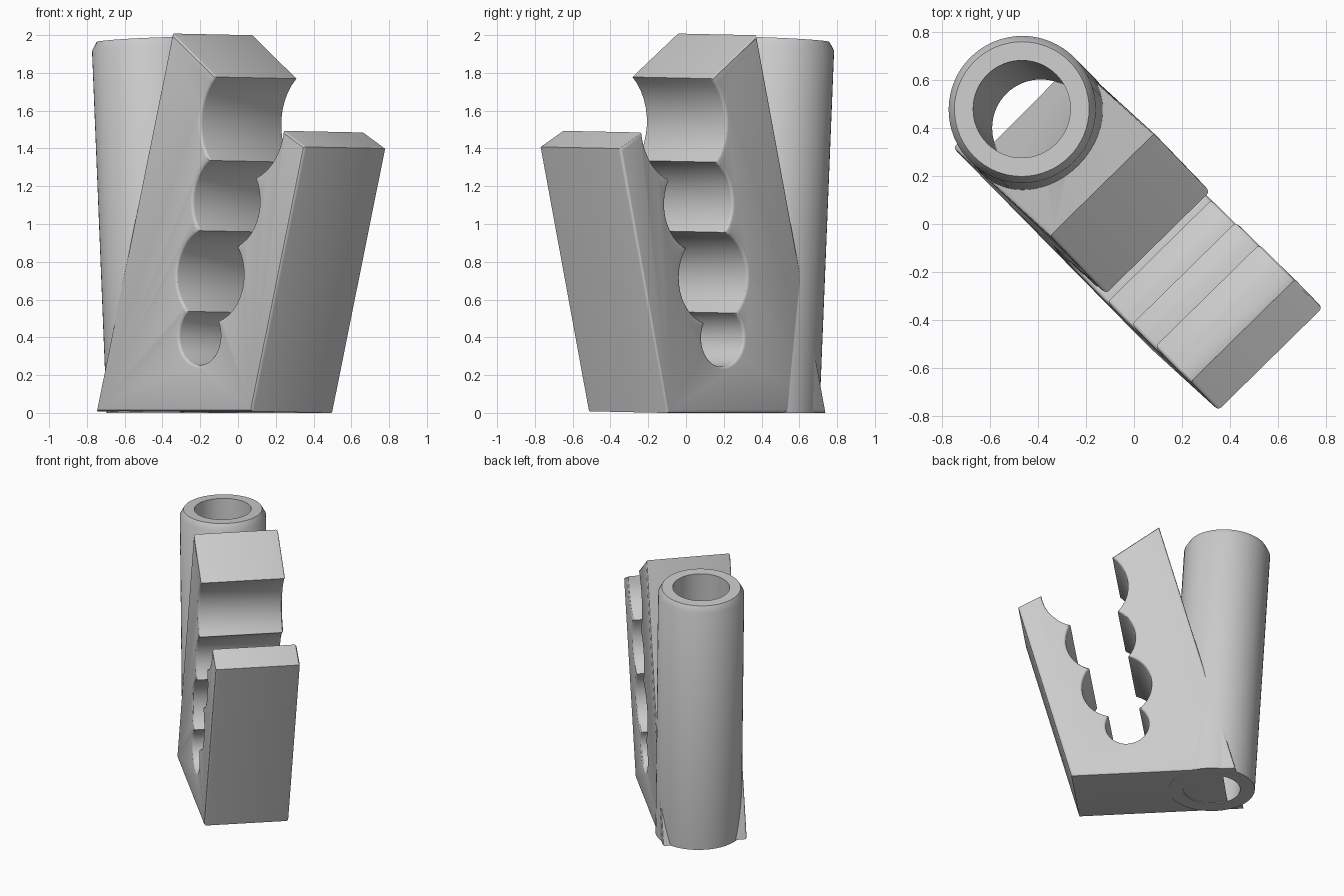
import bpy, bmesh, math
from mathutils import Matrix, Vector

cube = bpy.data.objects.get("Cube")
if cube:
    bpy.data.objects.remove(cube, do_unlink=True)

grey = bpy.data.materials.new("plain grey")
grey.use_nodes = True
grey.diffuse_color = (0.6, 0.6, 0.6, 1)
grey.node_tree.nodes["Principled BSDF"].inputs["Base Color"].default_value = (0.6, 0.6, 0.6, 1)

HALF_WIDTH = 0.305
TURN = Matrix.Rotation(math.radians(-45), 4, 'Z')
LEAN = 0.057                       # backward lean of the tube


def make_object(name, bm):
    bmesh.ops.recalc_face_normals(bm, faces=bm.faces)
    mesh = bpy.data.meshes.new(name)
    bm.to_mesh(mesh)
    bm.free()
    mesh.materials.append(grey)
    ob = bpy.data.objects.new(name, mesh)
    bpy.context.collection.objects.link(ob)
    return ob


def smooth(ob):
    bpy.ops.object.select_all(action='DESELECT')
    ob.select_set(True)
    bpy.context.view_layer.objects.active = ob
    bpy.ops.object.shade_smooth_by_angle(angle=math.radians(30))


def crossing(c1, r1, c2, r2):
    """Right and left meeting points of two circles, the first above."""
    axis = c1 - c2
    d = axis.length
    axis.normalize()
    a = (d * d + r2 * r2 - r1 * r1) / (2 * d)
    h = math.sqrt(r2 * r2 - a * a)
    side = Vector((axis.y, -axis.x))
    return c2 + axis * a + side * h, c2 + axis * a - side * h


def arc(c, start, end):
    """Clockwise arc points, without the end point."""
    r = (start - c).length
    a0 = math.atan2(start.y - c.y, start.x - c.x)
    a1 = math.atan2(end.y - c.y, end.x - c.x)
    sweep = (a0 - a1) % math.tau
    n = max(4, round(sweep / 0.16))
    return [c + r * Vector((math.cos(a0 - sweep * i / n), math.sin(a0 - sweep * i / n)))
            for i in range(n)]


# Stepped slot outline, made of four overlapping circles
circles = [(Vector((0.325, 1.53)), 0.312), (Vector((0.21, 1.11)), 0.25),
           (Vector((0.095, 0.72)), 0.25), (Vector((0.02, 0.40)), 0.155)]
right_tip, left_tip = Vector((0.635, 1.485)), Vector((0.125, 1.77))
cusps = [crossing(*circles[i], *circles[i + 1]) for i in range(3)]
rights = [right_tip] + [c[0] for c in cusps]
lefts = [left_tip] + [c[1] for c in cusps]
slot = []
for i in range(3):
    slot += arc(circles[i][0], rights[i], rights[i + 1])
slot += arc(circles[3][0], rights[3], lefts[3])
for i in (2, 1, 0):
    slot += arc(circles[i][0], lefts[i + 1], lefts[i])
outline = [Vector((-0.755, 0)), Vector((0.42, 0)), Vector((0.80, 1.4))]
outline += slot + [left_tip, Vector((-0.21, 2.0))]

# Slotted block: extrude the outline, then round the rims of both sides
bm = bmesh.new()
face = bm.faces.new([bm.verts.new((p.x, -HALF_WIDTH, p.y)) for p in outline])
out = bmesh.ops.extrude_face_region(bm, geom=[face], use_keep_orig=True)
bmesh.ops.translate(bm, vec=(0, 2 * HALF_WIDTH, 0),
                    verts=[g for g in out["geom"] if isinstance(g, bmesh.types.BMVert)])
rims = [e for e in bm.edges if abs(e.verts[0].co.y - e.verts[1].co.y) < 0.01]
bmesh.ops.bevel(bm, geom=rims, offset=0.016, segments=3, profile=0.5, affect='EDGES')
bm.transform(Matrix.Translation((0, 0, 0.004)) @ TURN
             @ Matrix.Translation((0, -0.01, 0))
             @ Matrix.Rotation(math.radians(-0.5), 4, 'Z')
             @ Matrix.Rotation(-0.015, 4, 'X'))
block = make_object("slotted_block", bm)

# Leaning tube behind the block, flat on the ground
place = TURN @ Matrix.Translation((-0.557, 0.008, 0)) @ Matrix.Rotation(-LEAN, 4, 'Y')
axis = (place.to_3x3() @ Vector((0, 0, 1))).normalized()
TOP, BORE, OUTER = 1.978, 0.203, 0.307
profile = [(BORE, 0), (OUTER, 0), (OUTER, TOP - 0.045), (0.281, TOP), (BORE, TOP)]
N = 64
bm = bmesh.new()
rings = [[bm.verts.new((r * math.cos(math.tau * i / N), r * math.sin(math.tau * i / N), z))
          for i in range(N)] for r, z in profile]
for k, ring in enumerate(rings):
    nxt = rings[(k + 1) % len(rings)]
    for i in range(N):
        j = (i + 1) % N
        bm.faces.new((ring[i], ring[j], nxt[j], nxt[i]))
bm.transform(place)
for v in rings[0] + rings[1]:
    v.co -= axis * (v.co.z / axis.z)
tube = make_object("tube", bm)

# Bore cutter: removes only the shallow layer of block inside the tube
bm = bmesh.new()
bmesh.ops.create_cone(bm, cap_ends=True, segments=N, radius1=BORE, radius2=BORE, depth=4)
bm.transform(TURN.inverted() @ place)
cut = bmesh.ops.bisect_plane(bm, geom=bm.verts[:] + bm.edges[:] + bm.faces[:],
                             plane_co=(-0.655, 0, 0), plane_no=(1, 0, -0.2725),
                             clear_outer=True)
bmesh.ops.holes_fill(bm, edges=[e for e in bm.edges if e.is_boundary], sides=0)
bm.transform(TURN)
cutter = make_object("bore_cutter", bm)
cutter.hide_render = True

bpy.context.view_layer.objects.active = block
mod = block.modifiers.new("bore", 'BOOLEAN')
mod.operation, mod.solver, mod.object = 'DIFFERENCE', 'EXACT', cutter
bpy.ops.object.modifier_apply(modifier=mod.name)
bpy.data.objects.remove(cutter, do_unlink=True)

for ob in (block, tube):
    smooth(ob)
